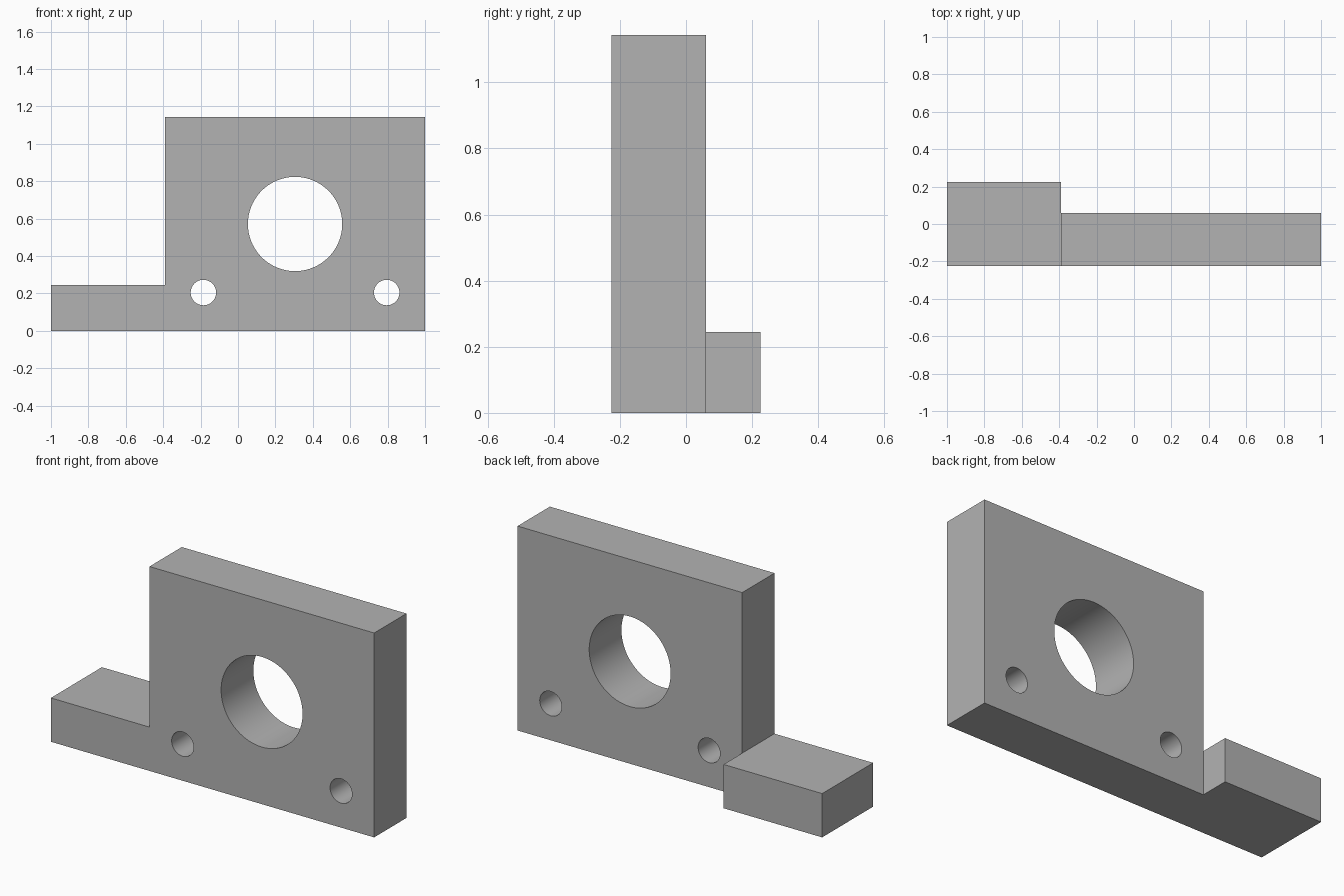
import bpy
import math

cube = bpy.data.objects.get("Cube")
if cube:
    bpy.data.objects.remove(cube, do_unlink=True)

# Main dimensions
LEFT, STEP, RIGHT = -1.0, -0.39, 1.0
FRONT, PLATE_BACK, FOOT_BACK = -0.225, 0.06, 0.225
PLATE_TOP, FOOT_TOP = 1.143, 0.245
BORE_X = (STEP + RIGHT) / 2
BOLT_SPACING = 0.49

grey = bpy.data.materials.new("plain grey")
grey.use_nodes = True
colour = (0.45, 0.45, 0.45, 1)
grey.diffuse_color = colour
grey.node_tree.nodes["Principled BSDF"].inputs["Base Color"].default_value = colour


def box(name, low, high):
    centre = [(a + b) / 2 for a, b in zip(low, high)]
    bpy.ops.mesh.primitive_cube_add(size=1, location=centre)
    ob = bpy.context.object
    ob.name = name
    ob.scale = [b - a for a, b in zip(low, high)]
    bpy.ops.object.transform_apply(location=True, rotation=True, scale=True)
    ob.data.materials.append(grey)
    return ob


def hole_cutter(name, x, z, radius):
    bpy.ops.mesh.primitive_cylinder_add(
        vertices=96, radius=radius, depth=1, location=(x, 0, z),
        rotation=(math.pi / 2, 0, 0))
    ob = bpy.context.object
    ob.name = name
    ob.hide_render = True
    ob.data.materials.append(grey)
    return ob


def combine(target, tool, operation):
    bpy.ops.object.select_all(action="DESELECT")
    bpy.context.view_layer.objects.active = target
    target.select_set(True)
    mod = target.modifiers.new(operation.title(), "BOOLEAN")
    mod.operation = operation
    mod.solver = "EXACT"
    mod.object = tool
    bpy.ops.object.modifier_apply(modifier=mod.name)
    bpy.data.objects.remove(tool, do_unlink=True)


# Upright plate and side foot fused into one solid
bracket = box("mounting_bracket", (STEP, FRONT, 0), (RIGHT, PLATE_BACK, PLATE_TOP))
foot = box("side_foot", (LEFT, FRONT, 0), (STEP, FOOT_BACK, FOOT_TOP))
combine(bracket, foot, "UNION")

# Merge coplanar faces so the front and base have no seam
merge = bracket.modifiers.new("Merge flat faces", "DECIMATE")
merge.decimate_type = "DISSOLVE"
merge.angle_limit = math.radians(1)
bpy.ops.object.modifier_apply(modifier=merge.name)

# Central bore and two bolt holes
combine(bracket, hole_cutter("bore_cutter", BORE_X, PLATE_TOP / 2, 0.252), "DIFFERENCE")
for side in (-1, 1):
    cutter = hole_cutter("bolt_cutter", BORE_X + side * BOLT_SPACING, 0.205, 0.068)
    combine(bracket, cutter, "DIFFERENCE")

# Smooth hole walls, sharp rims and edges
bpy.ops.object.shade_smooth_by_angle(angle=math.radians(30))
